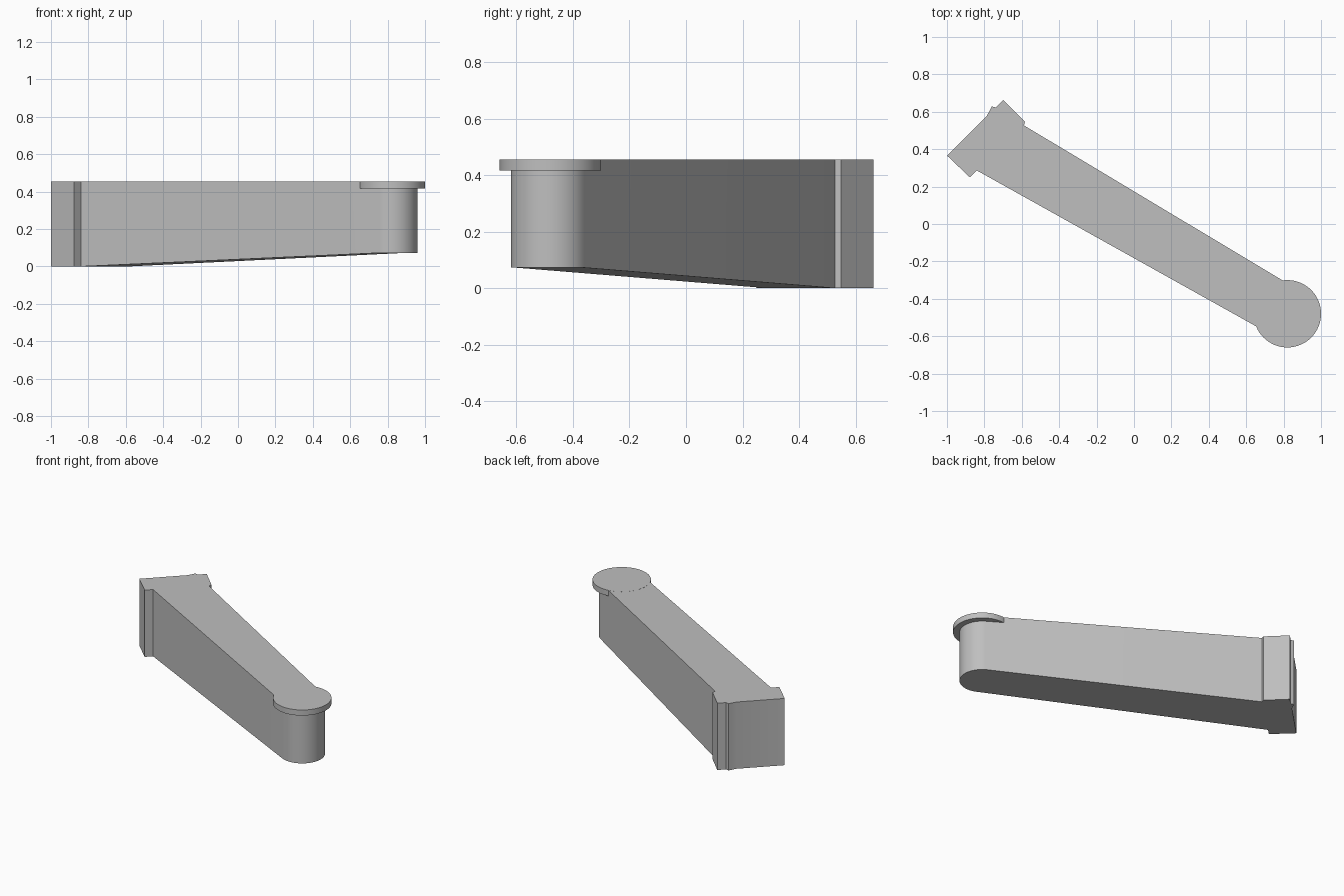
import bpy, bmesh, math
from mathutils import Vector

cube = bpy.data.objects.get("Cube")
if cube:
    bpy.data.objects.remove(cube, do_unlink=True)

TOP = 0.455
TIP = Vector((0.82, -0.48))
TIP_RADIUS, DISC_RADIUS = 0.14, 0.18
TIP_BOTTOM, DISC_BOTTOM = 0.0725, 0.417

grey = bpy.data.materials.new("light grey")
grey.use_nodes = True
colour = (0.52, 0.52, 0.52, 1)
grey.diffuse_color = colour
grey.node_tree.nodes["Principled BSDF"].inputs["Base Color"].default_value = colour


def arc(radius, start, end, steps):
    """Points around the tip, angles in degrees."""
    angles = [math.radians(start + (end - start) * i / steps) for i in range(steps + 1)]
    return [TIP + radius * Vector((math.cos(a), math.sin(a))) for a in angles]


def finish(bm, name):
    bmesh.ops.recalc_face_normals(bm, faces=bm.faces[:])
    mesh = bpy.data.meshes.new(name)
    bm.to_mesh(mesh)
    bm.free()
    mesh.materials.append(grey)
    obj = bpy.data.objects.new(name, mesh)
    bpy.context.collection.objects.link(obj)
    bpy.ops.object.select_all(action='DESELECT')
    obj.select_set(True)
    bpy.context.view_layer.objects.active = obj
    bpy.ops.object.shade_smooth_by_angle(angle=math.radians(25))


def walls(bm, lower, upper):
    for i in range(len(lower)):
        j = (i + 1) % len(lower)
        bm.faces.new((lower[i], lower[j], upper[j], upper[i]))


# Arm: notched end block tapering to a round tip, underside rising to the tip
block = [(-0.588, 0.527), (-0.583, 0.548), (-0.70, 0.663), (-0.738, 0.623),
         (-0.76, 0.628), (-0.786, 0.58), (-1.0, 0.366), (-0.877, 0.249), (-0.84, 0.286)]
tip = arc(TIP_RADIUS, -119, 59, 32)
bm = bmesh.new()
low_block = [bm.verts.new((x, y, 0)) for x, y in block]
low_tip = [bm.verts.new((p.x, p.y, TIP_BOTTOM)) for p in tip]
lower = low_block + low_tip
# The arm top sits a hair under the disc top so the two do not coincide
upper = [bm.verts.new((v.co.x, v.co.y, TOP - 0.0005)) for v in lower]
walls(bm, lower, upper)
bm.faces.new(upper)
bm.faces.new(low_block)
bm.faces.new((low_block[-1], low_tip[0], low_tip[-1], low_block[0]))
bm.faces.new(low_tip)
finish(bm, "arm")

# Thin disc capping the round tip
ring = arc(DISC_RADIUS, 0, 360, 64)[:-1]
bm = bmesh.new()
lower = [bm.verts.new((p.x, p.y, DISC_BOTTOM)) for p in ring]
upper = [bm.verts.new((p.x, p.y, TOP)) for p in ring]
walls(bm, lower, upper)
bm.faces.new(upper)
bm.faces.new(lower)
finish(bm, "tip_disc")
